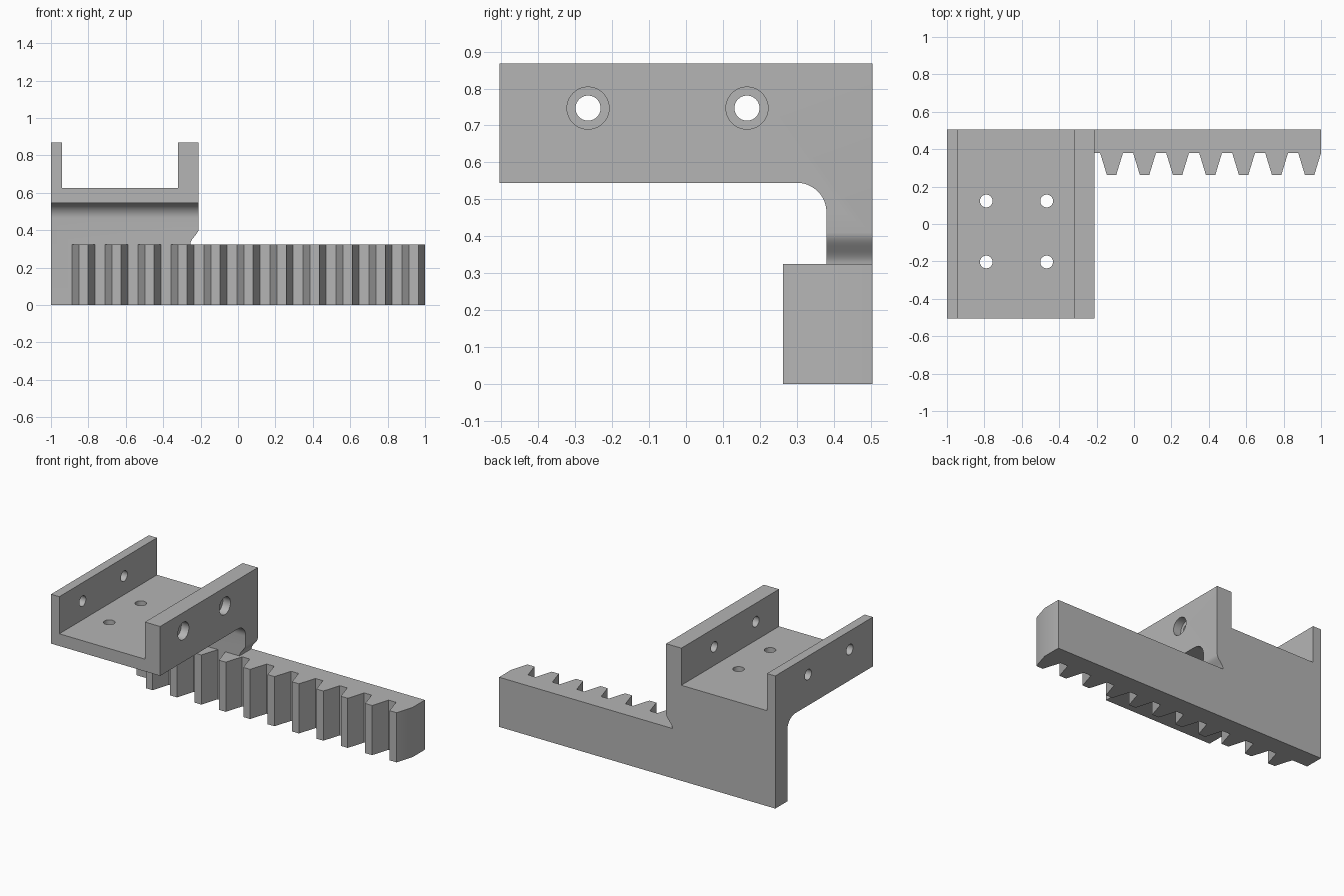
import bpy
import bmesh
from math import pi, sin, cos, radians
from mathutils import Vector

cube = bpy.data.objects.get("Cube")
if cube:
    bpy.data.objects.remove(cube, do_unlink=True)

grey = bpy.data.materials.new("plain_grey")
grey.use_nodes = True
colour = (0.46, 0.46, 0.46, 1)
grey.diffuse_color = colour
grey.node_tree.nodes["Principled BSDF"].inputs["Base Color"].default_value = colour

# Shared dimensions
LEFT, EDGE = -1.0, -0.21
BACK, PLATE_Y = 0.505, 0.38
FLOOR_LOW, FLOOR_TOP, WALL_TOP = 0.545, 0.625, 0.868
RACK_TOP = 0.325


def prism(name, points, axis, start, end):
    """Extrude a 2D outline along an axis; the outline uses the other two axes in order."""
    bm = bmesh.new()

    def place(p):
        co = list(p)
        co.insert("xyz".index(axis), start)
        return bm.verts.new(co)

    face = bm.faces.new([place(p) for p in points])
    shift = Vector([end - start if a == axis else 0 for a in "xyz"])
    out = bmesh.ops.extrude_face_region(bm, geom=[face])
    verts = [g for g in out["geom"] if isinstance(g, bmesh.types.BMVert)]
    bmesh.ops.translate(bm, verts=verts, vec=shift)
    bmesh.ops.recalc_face_normals(bm, faces=bm.faces)
    mesh = bpy.data.meshes.new(name)
    bm.to_mesh(mesh)
    bm.free()
    mesh.materials.append(grey)
    obj = bpy.data.objects.new(name, mesh)
    bpy.context.collection.objects.link(obj)
    return obj


def circle(u, v, r, n=40):
    return [(u + r * cos(2 * pi * i / n), v + r * sin(2 * pi * i / n)) for i in range(n)]


def combine(target, other, operation):
    """Apply a boolean and remove the helper part."""
    other.hide_render = True
    mod = target.modifiers.new("join", 'BOOLEAN')
    mod.operation = operation
    mod.solver = 'EXACT'
    mod.object = other
    bpy.context.view_layer.objects.active = target
    bpy.ops.object.modifier_apply(modifier=mod.name)
    bpy.data.objects.remove(other, do_unlink=True)


# U-shaped channel with a thin and a thick wall
channel = [(LEFT, FLOOR_LOW), (EDGE, FLOOR_LOW), (EDGE, WALL_TOP), (-0.32, WALL_TOP),
           (-0.32, FLOOR_TOP), (-0.94, FLOOR_TOP), (-0.94, WALL_TOP), (LEFT, WALL_TOP)]
bracket = prism("rack_bracket", channel, "y", -BACK, BACK)

# Upright back plate with an S-shaped undercut above the rack
steps = 12
undercut = [(-0.2325 - 0.0225 * cos(pi * i / steps), RACK_TOP + 0.085 * i / steps)
            for i in range(steps + 1)]
plate = [(LEFT, 0), (undercut[0][0], 0)] + undercut + [(EDGE, 0.58), (LEFT, 0.58)]
combine(bracket, prism("back_plate", plate, "y", PLATE_Y, BACK), 'UNION')

# Rounded inside corner under the channel
r = 0.08
arc = [(PLATE_Y - r + r * sin(pi / 2 * i / 12), FLOOR_LOW - r + r * cos(pi / 2 * i / 12))
       for i in range(13)]
corner = arc + [(0.43, FLOOR_LOW - r), (0.43, 0.59), (PLATE_Y - r, 0.59)]
combine(bracket, prism("corner_fillet", corner, "x", LEFT, EDGE), 'UNION')

# Toothed rack
PITCH, TIP_Y, HALF_BASE, HALF_TIP, TEETH = 0.1765, 0.262, 0.061, 0.025, 11
rack = [(1, BACK), (1 - (TEETH - 1) * PITCH - 2 * HALF_BASE, BACK)]
for i in reversed(range(TEETH)):
    c = 1 - HALF_BASE - i * PITCH
    rack += [(c - HALF_BASE, PLATE_Y), (c - HALF_TIP, TIP_Y),
             (c + HALF_TIP, TIP_Y), (c + HALF_BASE, PLATE_Y)]
combine(bracket, prism("toothed_rack", rack, "z", 0, RACK_TOP), 'UNION')

# Floor holes
for x in (-0.79, -0.467):
    for y in (-0.203, 0.123):
        combine(bracket, prism("floor_hole", circle(x, y, 0.034), "z", 0.5, 0.7), 'DIFFERENCE')

# Wall holes, counterbored on the outside of the thick wall
for y in (-0.265, 0.165):
    combine(bracket, prism("wall_hole", circle(y, 0.747, 0.034), "x", -1.1, -0.1), 'DIFFERENCE')
    combine(bracket, prism("counterbore", circle(y, 0.747, 0.057), "x", -0.265, -0.1), 'DIFFERENCE')

# Clean flat regions and shade
bm = bmesh.new()
bm.from_mesh(bracket.data)
bmesh.ops.remove_doubles(bm, verts=bm.verts, dist=0.0001)
bmesh.ops.dissolve_limit(bm, angle_limit=radians(0.5), verts=bm.verts, edges=bm.edges)
bm.to_mesh(bracket.data)
bm.free()
bpy.ops.object.select_all(action='DESELECT')
bracket.select_set(True)
bpy.context.view_layer.objects.active = bracket
bpy.ops.object.shade_smooth_by_angle(angle=radians(30))
